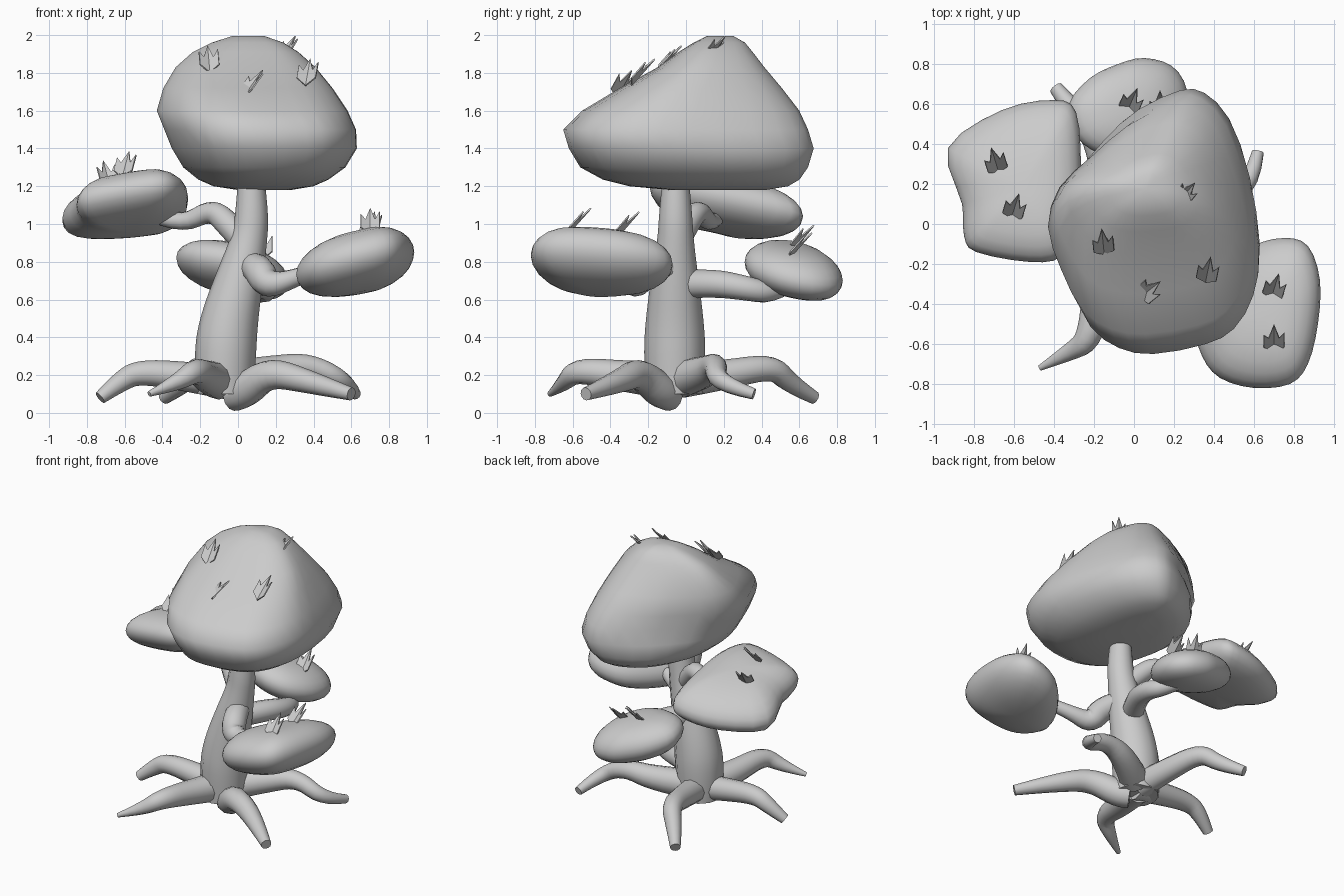
import bpy, bmesh, math, random
from mathutils import Vector, Matrix

if "Cube" in bpy.data.objects:
    bpy.data.objects.remove(bpy.data.objects["Cube"])

random.seed(4)


def finish(name, bm, smooth=True):
    bmesh.ops.recalc_face_normals(bm, faces=bm.faces)
    me = bpy.data.meshes.new(name)
    bm.to_mesh(me)
    bm.free()
    for p in me.polygons:
        p.use_smooth = smooth
    ob = bpy.data.objects.new(name, me)
    bpy.context.collection.objects.link(ob)
    return ob


def smooth_loop(pts, n=3):
    """Closed Catmull-Rom loop through 2D points."""
    out, m = [], len(pts)
    for i in range(m):
        a, b, c, d = (Vector(pts[(i + k) % m]) for k in (-1, 0, 1, 2))
        for j in range(n):
            t = j / n
            out.append(0.5 * (2 * b + (c - a) * t + (2 * a - 5 * b + 4 * c - d) * t * t
                              + (3 * b - a - 3 * c + d) * t ** 3))
    return out


def loft(name, rings):
    """Skin a stack of rings, closing both ends with a centre point."""
    bm = bmesh.new()
    vr = [[bm.verts.new(p) for p in r] for r in rings]
    n = len(rings[0])
    for a, b in zip(vr, vr[1:]):
        for i in range(n):
            bm.faces.new((a[i], a[(i + 1) % n], b[(i + 1) % n], b[i]))
    for r in (vr[0], vr[-1]):
        c = bm.verts.new(sum((v.co for v in r), Vector()) / n)
        for i in range(n):
            bm.faces.new((r[i], r[(i + 1) % n], c))
    return finish(name, bm)


def tube(name, path):
    """Tapered round limb; path points are (x, y, z, radius)."""
    cu = bpy.data.curves.new(name, 'CURVE')
    cu.dimensions = '3D'
    cu.bevel_depth = 1.0
    cu.bevel_resolution = 4
    cu.resolution_u = 4
    cu.use_fill_caps = True
    sp = cu.splines.new('NURBS')
    sp.points.add(len(path) - 1)
    for p, (x, y, z, r) in zip(sp.points, path):
        p.co = (x, y, z, 1)
        p.radius = r
    sp.order_u = 3
    sp.use_endpoint_u = True
    tmp = bpy.data.objects.new(name + "_path", cu)
    bpy.context.collection.objects.link(tmp)
    bpy.context.view_layer.update()
    me = bpy.data.meshes.new_from_object(
        tmp.evaluated_get(bpy.context.evaluated_depsgraph_get()))
    bpy.data.objects.remove(tmp)
    bm = bmesh.new()
    bm.from_mesh(me)
    bpy.data.meshes.remove(me)
    return finish(name, bm)


def pad(name, outline, z0, sx, sy, half, power=.8):
    """Tilted cushion of leaves over a plan outline."""
    loop = smooth_loop(outline)
    c = sum(loop, Vector((0, 0))) / len(loop)
    rings = []
    for k in range(-6, 7):
        a = k / 6 * math.radians(84)
        s, h = math.cos(a) ** power, half * math.sin(a)
        rings.append([(c.x + (p.x - c.x) * s, c.y + (p.y - c.y) * s,
                       z0 + sx * (p.x - c.x) * s + sy * (p.y - c.y) * s + h) for p in loop])
    return loft(name, rings)


def tuft(name, x, y, z, yaw, s=1.0):
    """Three-pointed leaf tuft, folded and leaning backwards."""
    top = [(-.05, .11), (-.025, .08), (0, .17), (.025, .08), (.05, .13)]
    low = [(-.05, .02), (-.025, 0), (0, -.02), (.025, 0), (.05, .02)]
    rot = Matrix.Rotation(yaw, 3, 'Z') @ Matrix.Rotation(math.radians(-42), 3, 'X')
    bm = bmesh.new()
    rows = [[bm.verts.new(rot @ Vector((px, -abs(px) * .35, pz)) * s + Vector((x, y, z)))
             for px, pz in row] for row in (low, top)]
    for i in range(4):
        bm.faces.new((rows[0][i], rows[0][i + 1], rows[1][i + 1], rows[1][i]))
    bmesh.ops.recalc_face_normals(bm, faces=bm.faces)
    bmesh.ops.solidify(bm, geom=bm.faces[:], thickness=.008)
    return finish(name, bm, False)


# Trunk
tube("trunk", [(-.07, -.06, .1, .15), (-.07, -.06, .3, .165), (-.05, -.06, .48, .155),
               (.01, -.06, .72, .125), (.06, -.055, .92, .095), (.075, -.055, 1.05, .088),
               (.07, -.055, 1.24, .07)])

# Roots
roots = {
    "left": [(-.05, -.06, .16, .09), (-.25, -.06, .19, .08), (-.52, -.06, .22, .065),
             (-.62, -.06, .17, .055), (-.73, -.1, .08, .035)],
    "front_left": [(-.1, -.08, .17, .1), (-.17, -.3, .19, .085), (-.22, -.58, .23, .065),
                   (-.32, -.64, .16, .045), (-.47, -.72, .1, .015)],
    "front_right": [(-.03, -.08, .09, .08), (.02, -.12, .1, .095), (.16, -.25, .22, .08),
                    (.36, -.34, .17, .065), (.6, -.53, .1, .035)],
    "back_right": [(-.02, -.02, .18, .1), (.18, .12, .22, .085), (.38, .16, .26, .06),
                   (.58, .16, .16, .05), (.62, .36, .1, .03)],
    "back_left": [(-.08, -.02, .17, .09), (-.12, .2, .2, .08), (-.2, .46, .25, .065),
                  (-.28, .54, .16, .055), (-.39, .68, .08, .035)],
}
for side, path in roots.items():
    tube("root_" + side, path)

# Branches
tube("branch_left", [(.04, -.05, .9, .07), (-.05, 0, 1.0, .07), (-.14, .07, 1.08, .058),
                     (-.3, .13, .99, .045), (-.45, .18, 1.05, .04)])
tube("branch_right", [(.06, -.06, .78, .07), (.11, -.2, .77, .085), (.15, -.27, .67, .075),
                      (.3, -.3, .71, .045), (.45, -.38, .77, .04)])
tube("branch_back", [(0, -.02, .68, .075), (.1, .14, .69, .075), (.16, .32, .66, .065),
                     (.12, .46, .63, .055), (0, .57, .7, .045)])

# Main canopy: plan outline fitted to a box at each height, fuller low down
plan = [(.2, .67), (.33, .66), (.46, .52), (.565, .22), (.63, -.12), (.6, -.35), (.5, -.52),
        (.35, -.6), (.08, -.65), (-.1, -.62), (-.25, -.51), (-.36, -.28), (-.43, -.03),
        (-.37, .2), (-.2, .38), (-.02, .55)]
unit = [Vector(((p.x - .1) / .53, (p.y - .01) / .66)) for p in smooth_loop(plan, 2)]


def section(z):
    mix = .4 if z < 1.35 else .2 if z < 1.45 else 0
    for p in unit:
        d = p.normalized()
        yield p.lerp(d * (abs(d.x) ** 2.5 + abs(d.y) ** 2.5) ** -.4, mix)


levels = [(1.18, .0, .28, -.08, .42), (1.2, -.13, .4, -.3, .54), (1.235, -.21, .48, -.44, .6),
          (1.3, -.29, .57, -.56, .645), (1.4, -.35, .63, -.62, .67), (1.5, -.39, .625, -.65, .635),
          (1.6, -.43, .58, -.55, .59), (1.72, -.395, .5, -.35, .5), (1.83, -.33, .41, -.15, .41),
          (1.91, -.24, .32, -.04, .35), (1.96, -.14, .24, .04, .31), (1.995, -.03, .14, .11, .25)]
loft("canopy_main", [[((a + b) / 2 + p.x * (b - a) / 2, (c + d) / 2 + p.y * (d - c) / 2, z)
                      for p in section(z)] for z, a, b, c, d in levels])

# Smaller foliage pads
pad("foliage_left", [(-.93, .38), (-.66, .57), (-.4, .62), (-.29, .56), (-.265, .28), (-.28, .02),
                     (-.36, -.16), (-.52, -.19), (-.79, -.14), (-.85, -.06), (-.86, .1)],
    1.105, .14, -.2, .15)
pad("foliage_right", [(.75, -.07), (.87, -.11), (.93, -.28), (.92, -.5), (.87, -.7), (.78, -.8),
                      (.6, -.82), (.43, -.77), (.34, -.66), (.31, -.5), (.41, -.3), (.58, -.12)],
    .8, .22, -.1, .165)
pad("foliage_back", [(.05, .83), (.19, .79), (.265, .67), (.25, .5), (.15, .36), (0, .31),
                     (-.17, .35), (-.29, .44), (-.325, .6), (-.22, .73), (-.08, .8)],
    .755, -.2, -.17, .135)

# Leaf tufts: x, y, z, yaw
spots = [(-.15, -.14, 1.82, .1), (.04, -.36, 1.69, -.9), (.36, -.28, 1.75, -.2),
         (.24, .13, 1.89, -.7), (-.68, .27, 1.21, .3), (-.61, .04, 1.26, -.3),
         (.69, -.36, .94, -.3), (.7, -.62, .96, 0), (-.03, .57, .87, -.4), (.13, .55, .83, 0)]
for i, (x, y, z, yaw) in enumerate(spots):
    tuft(f"leaf_tuft_{i + 1}", x, y, z, yaw, .85 if i == 3 else 1.0)
